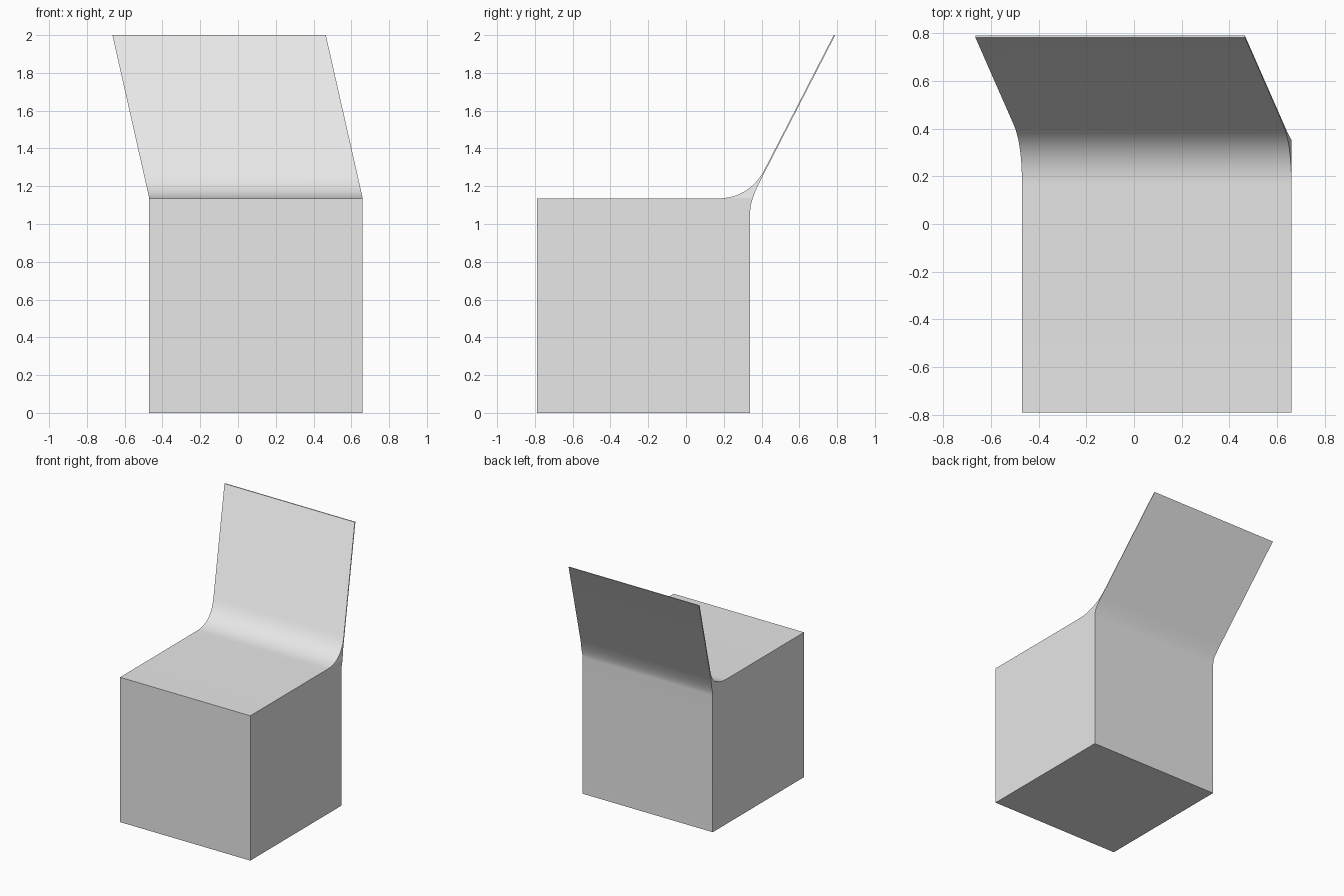
import bpy, bmesh
from mathutils import Vector

cube = bpy.data.objects.get("Cube")
if cube:
    bpy.data.objects.remove(cube, do_unlink=True)

LEFT, RIGHT = -0.47, 0.66        # box extent in x
FRONT, BACK = -0.79, 0.34        # box extent in y
TOP, HEIGHT = 1.135, 2.0         # box top and panel top
PANEL_Y, THICK = 0.79, 0.008     # panel top edge and thickness
LEAN = 0.195                     # sideways drift of the panel

# Light grey material
grey = bpy.data.materials.new("light_grey")
grey.use_nodes = True
colour = (0.8, 0.8, 0.8, 1)
grey.diffuse_color = colour
grey.node_tree.nodes["Principled BSDF"].inputs["Base Color"].default_value = colour


def curve(a, b, c, steps=14):
    """Quadratic curve from a to c, pulled toward b."""
    a, b, c = Vector(a), Vector(b), Vector(c)
    ts = [i / steps for i in range(steps + 1)]
    return [a * (1 - t) ** 2 + b * 2 * t * (1 - t) + c * t * t for t in ts]


def panel_back(z):
    """Y of the panel's rear surface at height z."""
    return PANEL_Y - (HEIGHT - z) * (PANEL_Y - BACK - 0.005) / (HEIGHT - TOP)


# Side profile: box, rear blend, tilted panel, front blend
rear = curve((BACK, 1.07), (BACK, 1.126), (panel_back(1.24), 1.24))
inner = curve((panel_back(1.29) - THICK, 1.29),
              (panel_back(TOP) - THICK, TOP), (0.16, TOP))
profile = [(FRONT, 0), (BACK, 0), *rear, (PANEL_Y, HEIGHT),
           (PANEL_Y - THICK, HEIGHT), *inner, (FRONT, TOP)]

bm = bmesh.new()
face = bm.faces.new([bm.verts.new((LEFT, y, z)) for y, z in profile])
solid = bmesh.ops.extrude_face_region(bm, geom=[face])
moved = [v for v in solid["geom"] if isinstance(v, bmesh.types.BMVert)]
bmesh.ops.translate(bm, vec=(RIGHT - LEFT, 0, 0), verts=moved)

# Crease just above the box top, then lean the panel sideways
crease = TOP + 0.002
bmesh.ops.bisect_plane(bm, geom=bm.verts[:] + bm.edges[:] + bm.faces[:],
                       plane_co=(0, 0, crease), plane_no=(0, 0, 1), dist=1e-5)
for v in bm.verts:
    v.co.x -= LEAN * max(0, v.co.z - crease) / (HEIGHT - crease)
bmesh.ops.recalc_face_normals(bm, faces=bm.faces[:])

mesh = bpy.data.meshes.new("box_with_back_panel")
bm.to_mesh(mesh)
bm.free()
mesh.materials.append(grey)
body = bpy.data.objects.new("box_with_back_panel", mesh)
bpy.context.collection.objects.link(body)

# Smooth blends, crisp box and panel edges
bpy.ops.object.select_all(action="DESELECT")
body.select_set(True)
bpy.context.view_layer.objects.active = body
bpy.ops.object.shade_smooth_by_angle(angle=0.18)
